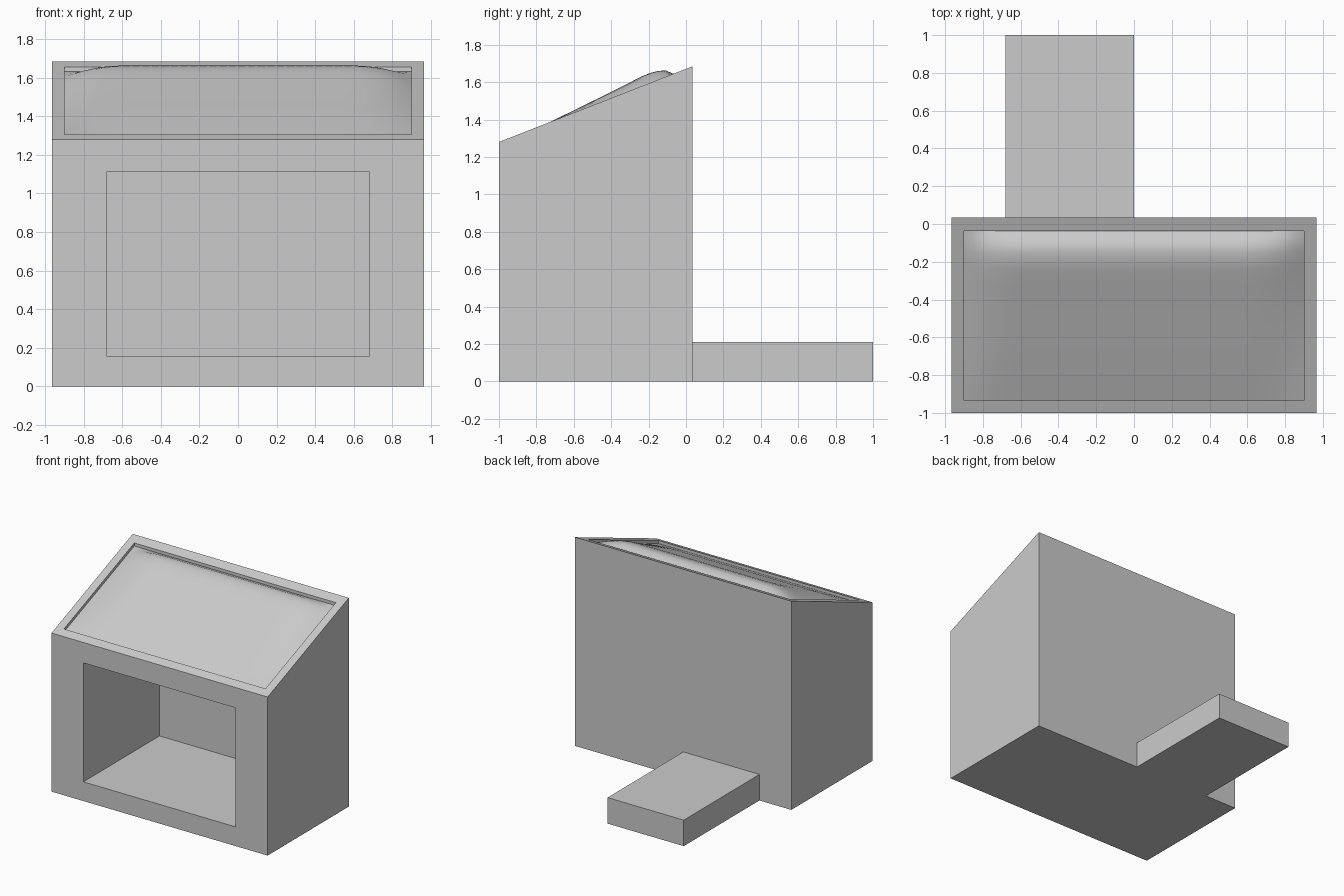
import bpy, bmesh
from mathutils import Vector

if "Cube" in bpy.data.objects:
    bpy.data.objects.remove(bpy.data.objects["Cube"])

FRONT, BACK, HALF_W = -1.0, 0.035, 0.965
SLOPE = 0.391


def roof_z(y):
    return 1.28 + SLOPE * (y - FRONT)


def finish(name, bm):
    bmesh.ops.recalc_face_normals(bm, faces=bm.faces)
    mesh = bpy.data.meshes.new(name)
    bm.to_mesh(mesh)
    bm.free()
    obj = bpy.data.objects.new(name, mesh)
    bpy.context.collection.objects.link(obj)
    return obj


def pocket(bm, face, place, push):
    """Inset a face to chosen corners, then sink it by the push vector."""
    bmesh.ops.inset_individual(bm, faces=[face], thickness=0.05)
    for v in face.verts:
        v.co = place(v.co)
    bmesh.ops.inset_individual(bm, faces=[face], thickness=0.0)
    for v in face.verts:
        v.co = place(v.co) + push


def sign(v):
    return 1 if v > 0 else -1


# House body: sloped side profile extruded across the width
bm = bmesh.new()
profile = [(FRONT, 0), (BACK, 0), (BACK, roof_z(BACK)), (FRONT, roof_z(FRONT))]
side = bm.faces.new([bm.verts.new((-HALF_W, y, z)) for y, z in profile])
ext = bmesh.ops.extrude_face_region(bm, geom=[side], use_keep_orig=True)
bmesh.ops.translate(bm, vec=(2 * HALF_W, 0, 0),
                    verts=[e for e in ext["geom"] if isinstance(e, bmesh.types.BMVert)])
bmesh.ops.recalc_face_normals(bm, faces=bm.faces)
bm.normal_update()
front = next(f for f in bm.faces if f.normal.y < -0.9)
roof = next(f for f in bm.faces if f.normal.z > 0.5)

# Front opening with a deep interior
pocket(bm, front,
       lambda c: Vector((0.68 * sign(c.x), FRONT, 1.115 if c.z > 0.64 else 0.155)),
       Vector((0, 0.97, 0)))

# Shallow roof recess, its floor replaced by the cushion
Y0, Y1, PX, DEPTH = -0.935, -0.037, 0.9, 0.025


def roof_corner(c):
    y = Y1 if c.y > -0.48 else Y0
    return Vector((PX * sign(c.x), y, roof_z(y)))


pocket(bm, roof, roof_corner, Vector((0, 0, -DEPTH)))
bmesh.ops.delete(bm, geom=[roof], context='FACES_ONLY')
finish("house_body", bm)

# Roof cushion: soft surface swelling towards the back edge
RISE = [(Y0, 0), (-0.85, 0.01), (-0.73, 0.025), (-0.6, 0.038), (-0.45, 0.053),
        (-0.32, 0.067), (-0.24, 0.077), (-0.19, 0.078), (-0.15, 0.072),
        (-0.11, 0.06), (-0.07, 0.027), (Y1, 0)]
XS = [-PX + 2 * PX * i / 36 for i in range(37)]
bm = bmesh.new()
rows = []
for y, rise in RISE:
    row = []
    for x in XS:
        t = min(1.0, (PX - abs(x)) / 0.3)
        swell = 1 - (1 - t) ** 2
        row.append(bm.verts.new((x, y, roof_z(y) - DEPTH + rise * swell)))
    rows.append(row)
for a, b in zip(rows, rows[1:]):
    for i in range(len(XS) - 1):
        bm.faces.new((a[i], a[i + 1], b[i + 1], b[i]))
cushion = finish("roof_cushion", bm)
for p in cushion.data.polygons:
    p.use_smooth = True

# Low step behind the house
bm = bmesh.new()
bmesh.ops.create_cube(bm, size=1)
for v in bm.verts:
    v.co = (0 if v.co.x > 0 else -0.68, 1 if v.co.y > 0 else BACK,
            0.21 if v.co.z > 0 else 0)
finish("back_step", bm)
